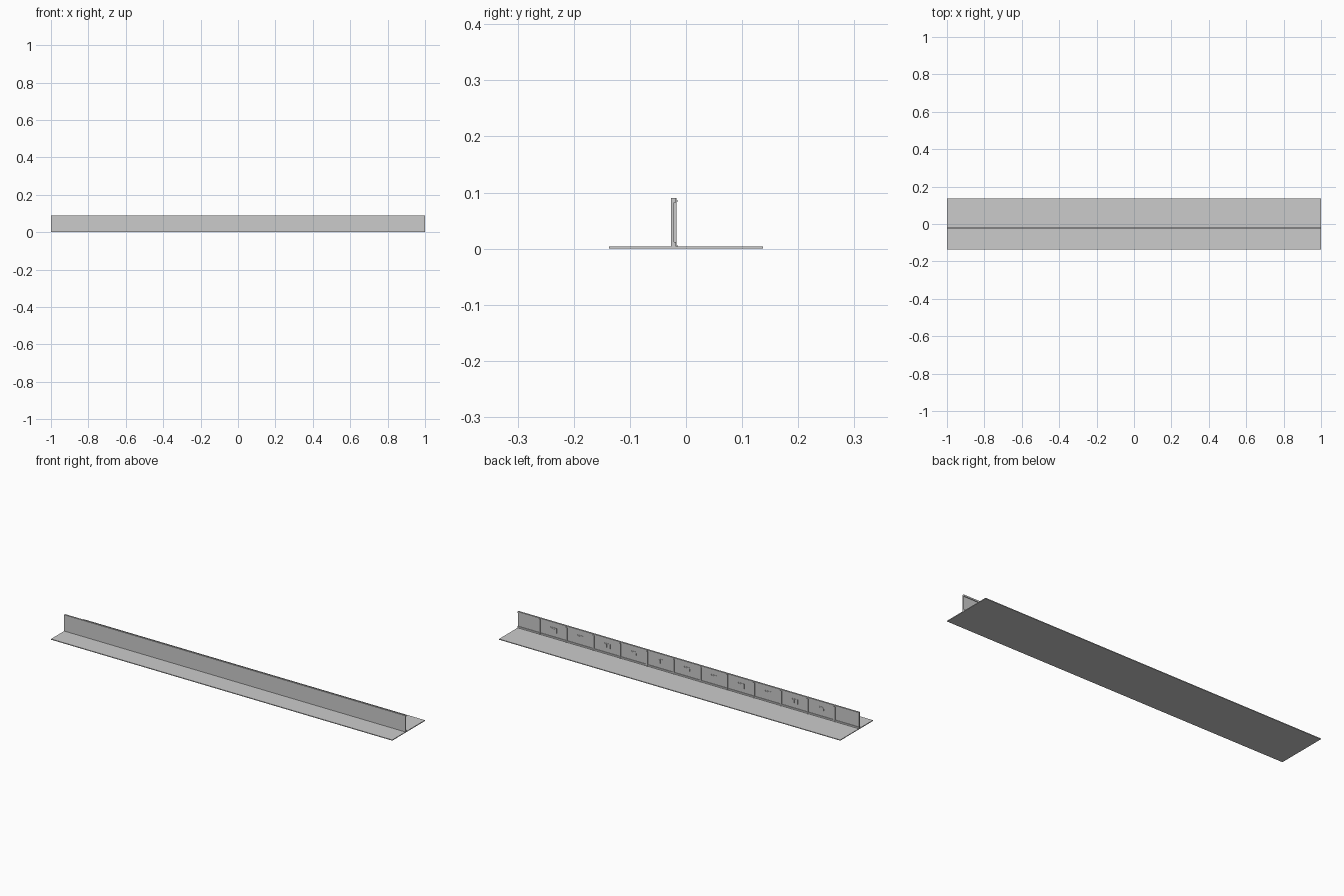
import bpy, bmesh
from mathutils import Matrix, Vector

if "Cube" in bpy.data.objects:
    bpy.data.objects.remove(bpy.data.objects["Cube"])


def boxes(name, items):
    """One object from boxes given as (x0, x1, y0, y1, z0, z1)."""
    bm = bmesh.new()
    for x0, x1, y0, y1, z0, z1 in items:
        m = Matrix.Translation(Vector(((x0 + x1) / 2, (y0 + y1) / 2, (z0 + z1) / 2)))
        m = m @ Matrix.Diagonal((x1 - x0, y1 - y0, z1 - z0, 1))
        bmesh.ops.create_cube(bm, size=1, matrix=m)
    me = bpy.data.meshes.new(name)
    bm.to_mesh(me)
    bm.free()
    ob = bpy.data.objects.new(name, me)
    bpy.context.collection.objects.link(ob)
    return ob


L = 1.0
BASE = 0.004
TOP = 0.09
posts = [-0.857 + i * 0.157 for i in range(12)]

# Flat ground strip
boxes("base_plate", [(-L, L, -0.137, 0.137, 0, BASE)])

# Upright board with a smooth front
boxes("front_board", [(-L, L, -0.027, -0.0215, BASE, TOP)])

# Lips along the top and bottom of the back
boxes("back_rails", [(-L, L, -0.0215, -0.018, z0, z1)
                     for z0, z1 in ((BASE, 0.012), (0.082, TOP))])

# Vertical posts on the back
boxes("back_posts", [(x - 0.0035, x + 0.0035, -0.0215, -0.0172, BASE, TOP) for x in posts])

# Small clips and feet on each post
boxes("post_clips", [(x - 0.003, x + 0.003, -0.0172, -0.0148, z0, z1)
                     for x in posts for z0, z1 in ((0.083, 0.0865), (BASE, 0.007))])

# Connector plates in the middle of each bay
plates, sockets = [], []
for a, b in zip(posts, posts[1:]):
    c = (a + b) / 2
    plates.append((c - 0.019, c + 0.019, -0.0215, -0.0202, 0.034, 0.060))
    sockets.append((c + 0.001, c + 0.015, -0.0202, -0.0188, 0.038, 0.056))
    sockets.append((c - 0.015, c - 0.004, -0.0202, -0.0192, 0.041, 0.053))
boxes("connector_plates", plates)
boxes("connector_sockets", sockets)
